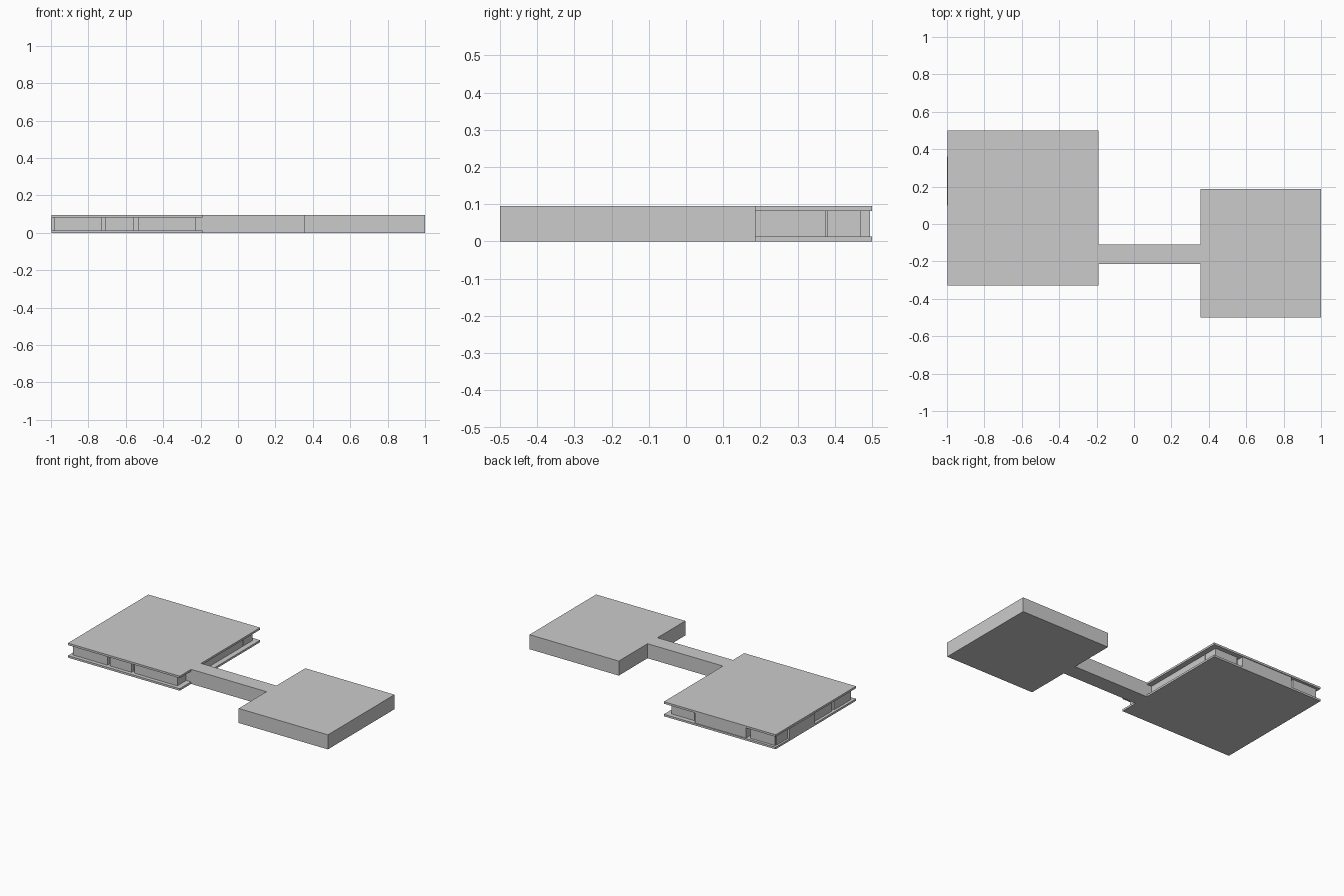
import bpy

if "Cube" in bpy.data.objects:
    bpy.data.objects.remove(bpy.data.objects["Cube"])

H = 0.095      # total height
S = 0.013      # slab thickness


def box(name, x0, x1, y0, y1, z0, z1):
    bpy.ops.mesh.primitive_cube_add(size=1, location=((x0 + x1) / 2, (y0 + y1) / 2, (z0 + z1) / 2))
    ob = bpy.context.object
    ob.name = name
    ob.scale = (x1 - x0, y1 - y0, z1 - z0)
    bpy.ops.object.transform_apply(location=False, rotation=False, scale=True)
    return ob


def wall(name, x0, x1, y0, y1):
    return box(name, x0, x1, y0, y1, S, H - S)


# Large room: overhanging floor and roof slabs
for name, z in (("large_floor", 0), ("large_roof", H - S)):
    box(name, -0.998, -0.19, -0.33, 0.5, z, z + S)

# Front wall panels separated by shallow seams
for i, (x0, x1) in enumerate(((-0.98, -0.73), (-0.71, -0.555), (-0.535, -0.225))):
    wall(f"front_wall_{i}", x0, x1, -0.305, -0.27)
wall("front_wall_backing", -0.97, -0.24, -0.28, -0.255)

# Back wall, with the middle panel standing proud
wall("back_wall_right", -0.39, -0.225, 0.44, 0.47)
wall("back_wall_middle", -0.78, -0.41, 0.44, 0.495)
wall("back_wall_left", -0.98, -0.805, 0.44, 0.482)
wall("back_wall_backing", -0.97, -0.24, 0.425, 0.45)

# Left wall, with one panel standing proud
wall("left_wall_rear", -0.985, -0.95, 0.36, 0.47)
wall("left_wall_panel", -1.0, -0.95, 0.1, 0.36)
wall("left_wall_middle", -0.98, -0.95, -0.11, 0.1)
wall("left_wall_front", -0.98, -0.95, -0.305, -0.13)
wall("left_wall_backing", -0.96, -0.935, -0.28, 0.44)

# Right wall
wall("right_wall_front", -0.255, -0.225, -0.305, 0.375)
wall("right_wall_rear", -0.255, -0.225, 0.38, 0.47)
wall("right_wall_backing", -0.265, -0.24, -0.28, 0.44)

# Corridor and small room: flush floor, walls and roof
for part, dims in (("corridor", (-0.225, 0.355, -0.213, -0.11)),
                   ("small", (0.355, 1.0, -0.5, 0.187))):
    box(f"{part}_floor", *dims, 0, S)
    box(f"{part}_walls", *dims, S, H - S)
    box(f"{part}_roof", *dims, H - S, H)
